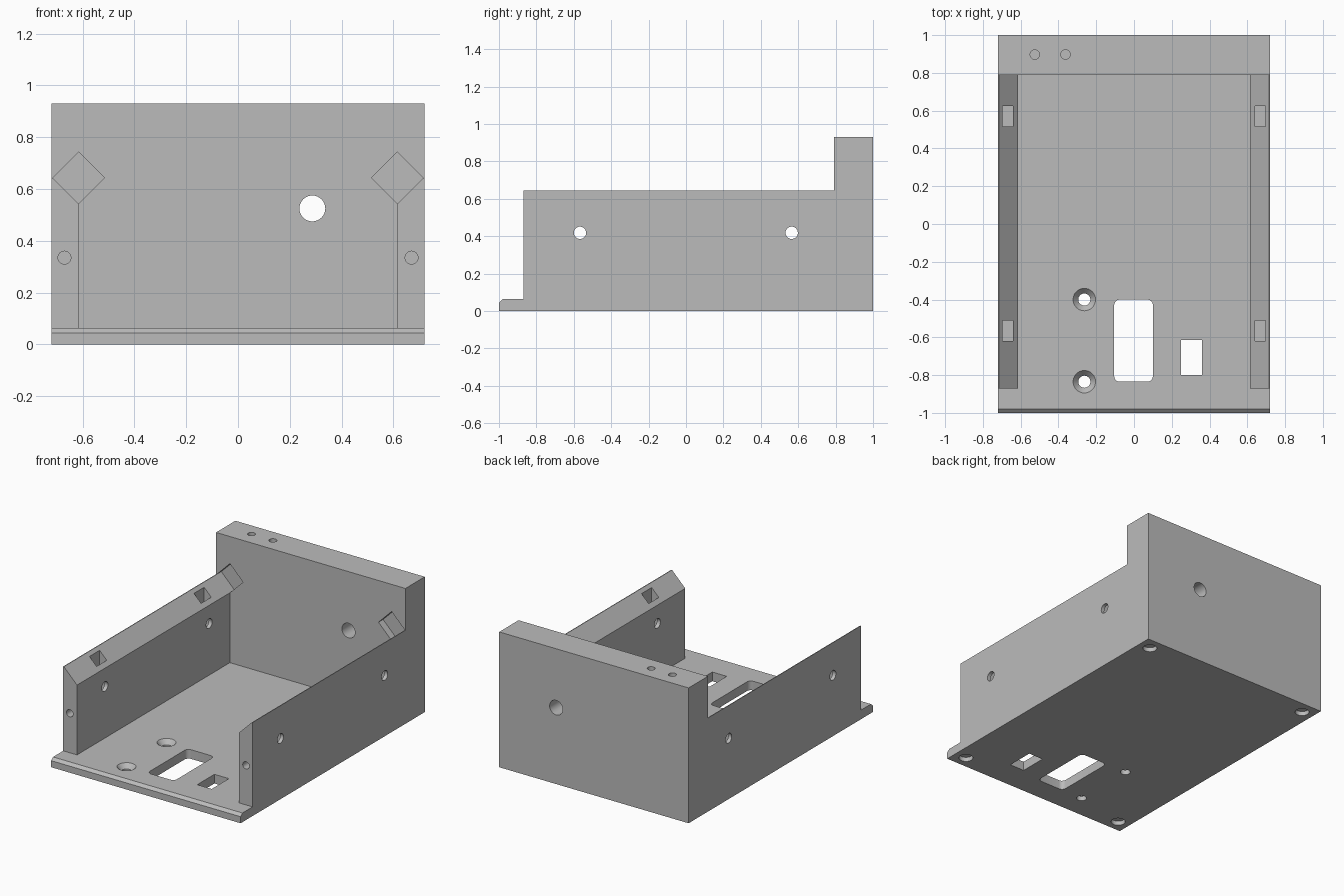
import bpy, bmesh
from math import sin, cos, pi

if "Cube" in bpy.data.objects:
    bpy.data.objects.remove(bpy.data.objects["Cube"])

grey = bpy.data.materials.new("plain grey")
grey.use_nodes = True
grey.diffuse_color = (0.5, 0.5, 0.5, 1)
grey.node_tree.nodes["Principled BSDF"].inputs["Base Color"].default_value = (0.5, 0.5, 0.5, 1)

# Ways to place a 2D profile point (u, v) at depth d along an axis
AXES = {
    "x": lambda u, v, d: (d, u, v),
    "y": lambda u, v, d: (u, d, v),
    "z": lambda u, v, d: (u, v, d),
}


def loft(name, axis, start, end, lower, upper=None):
    """Solid between two matching profiles along an axis."""
    place = AXES[axis]
    bm = bmesh.new()
    a = [bm.verts.new(place(u, v, start)) for u, v in lower]
    b = [bm.verts.new(place(u, v, end)) for u, v in (upper or lower)]
    bm.faces.new(a)
    bm.faces.new(b)
    for i in range(len(a)):
        j = (i + 1) % len(a)
        bm.faces.new((a[i], a[j], b[j], b[i]))
    bmesh.ops.recalc_face_normals(bm, faces=bm.faces)
    mesh = bpy.data.meshes.new(name)
    bm.to_mesh(mesh)
    bm.free()
    mesh.materials.append(grey)
    obj = bpy.data.objects.new(name, mesh)
    bpy.context.collection.objects.link(obj)
    return obj


def rect(u0, u1, v0, v1):
    return [(u0, v0), (u1, v0), (u1, v1), (u0, v1)]


def circle(u, v, r, n=32):
    return [(u + r * cos(2 * pi * i / n), v + r * sin(2 * pi * i / n)) for i in range(n)]


def rounded(u0, u1, v0, v1, r, n=6):
    centres = [(u1 - r, v1 - r), (u0 + r, v1 - r), (u0 + r, v0 + r), (u1 - r, v0 + r)]
    return [(u + r * cos(pi / 2 * (k + i / n)), v + r * sin(pi / 2 * (k + i / n)))
            for k, (u, v) in enumerate(centres) for i in range(n + 1)]


def combine(body, tool, operation):
    tool.hide_render = True
    mod = body.modifiers.new(operation, "BOOLEAN")
    mod.operation = operation
    mod.solver = "EXACT"
    mod.object = tool
    bpy.context.view_layer.objects.active = body
    bpy.ops.object.modifier_apply(modifier=mod.name)
    bpy.data.objects.remove(tool)


W, FLOOR, WALL_IN, BACK, RAIL_Z = 0.72, 0.063, 0.615, 0.79, 0.643

# Floor with chamfered front lip, and the tall back block, as one side profile
tray = loft("open_tray", "x", -W, W, [
    (-1, 0), (1, 0), (1, 0.93), (BACK, 0.93), (BACK, FLOOR), (-0.98, FLOOR), (-1, 0.045)])

# Side walls with tops sloping inward
for s in (-1, 1):
    wall = loft("side_wall", "y", -0.87, BACK + 0.05, [
        (s * WALL_IN, 0.03), (s * W, 0.03), (s * W, RAIL_Z),
        (s * (WALL_IN + 0.1), RAIL_Z), (s * WALL_IN, RAIL_Z - 0.1)])
    combine(tray, wall, "UNION")

cutters = []


def cut(*args):
    cutters.append(loft("cutter", *args))


for s in (-1, 1):
    # Diamond sockets in the back block
    c = s * WALL_IN
    cut("y", BACK - 0.005, BACK + 0.05, [
        (c - 0.1, RAIL_Z), (c, RAIL_Z - 0.1), (c + 0.1, RAIL_Z), (c, RAIL_Z + 0.1)])
    # Blind screw holes in the front ends of the walls
    cut("y", -0.95, -0.67, circle(s * 0.67, 0.335, 0.025))
    for y in (-0.565, 0.57):
        # Nut pockets sunk into the sloping tops
        cut("z", 0.36, 0.8, rect(s * 0.668 - 0.027, s * 0.668 + 0.027, y - 0.055, y + 0.055))
    for y in (-0.915, 0.915):
        # Shallow foot recesses underneath
        cut("z", -0.1, 0.03, circle(s * 0.635, y, 0.045))

# Cross holes through both walls
for y in (-0.567, 0.565):
    cut("x", -1, 1, circle(y, 0.418, 0.033))

# Cable hole through the back, and blind holes in its top
cut("y", 0.7, 1.1, circle(0.287, 0.525, 0.05))
for x in (-0.525, -0.363):
    cut("z", 0.73, 1, circle(x, 0.897, 0.025))

# Floor openings and countersunk holes
cut("z", -0.1, 0.2, rounded(-0.105, 0.1, -0.835, -0.4, 0.03))
cut("z", -0.1, 0.2, rect(0.25, 0.36, -0.8, -0.613))
for y in (-0.4, -0.835):
    cut("z", -0.1, 0.2, circle(-0.263, y, 0.032))
    cut("z", 0.03, 0.068, circle(-0.263, y, 0.03), circle(-0.263, y, 0.064))

for tool in cutters:
    combine(tray, tool, "DIFFERENCE")

# Merge leftover coplanar faces and shade
bm = bmesh.new()
bm.from_mesh(tray.data)
bmesh.ops.remove_doubles(bm, verts=bm.verts, dist=0.0001)
bmesh.ops.dissolve_limit(bm, angle_limit=0.01, verts=bm.verts, edges=bm.edges)
bmesh.ops.triangulate(bm, faces=[f for f in bm.faces if len(f.verts) > 4])
bm.to_mesh(tray.data)
bm.free()
bpy.ops.object.select_all(action="DESELECT")
tray.select_set(True)
bpy.context.view_layer.objects.active = tray
bpy.ops.object.shade_smooth_by_angle(angle=0.5)
